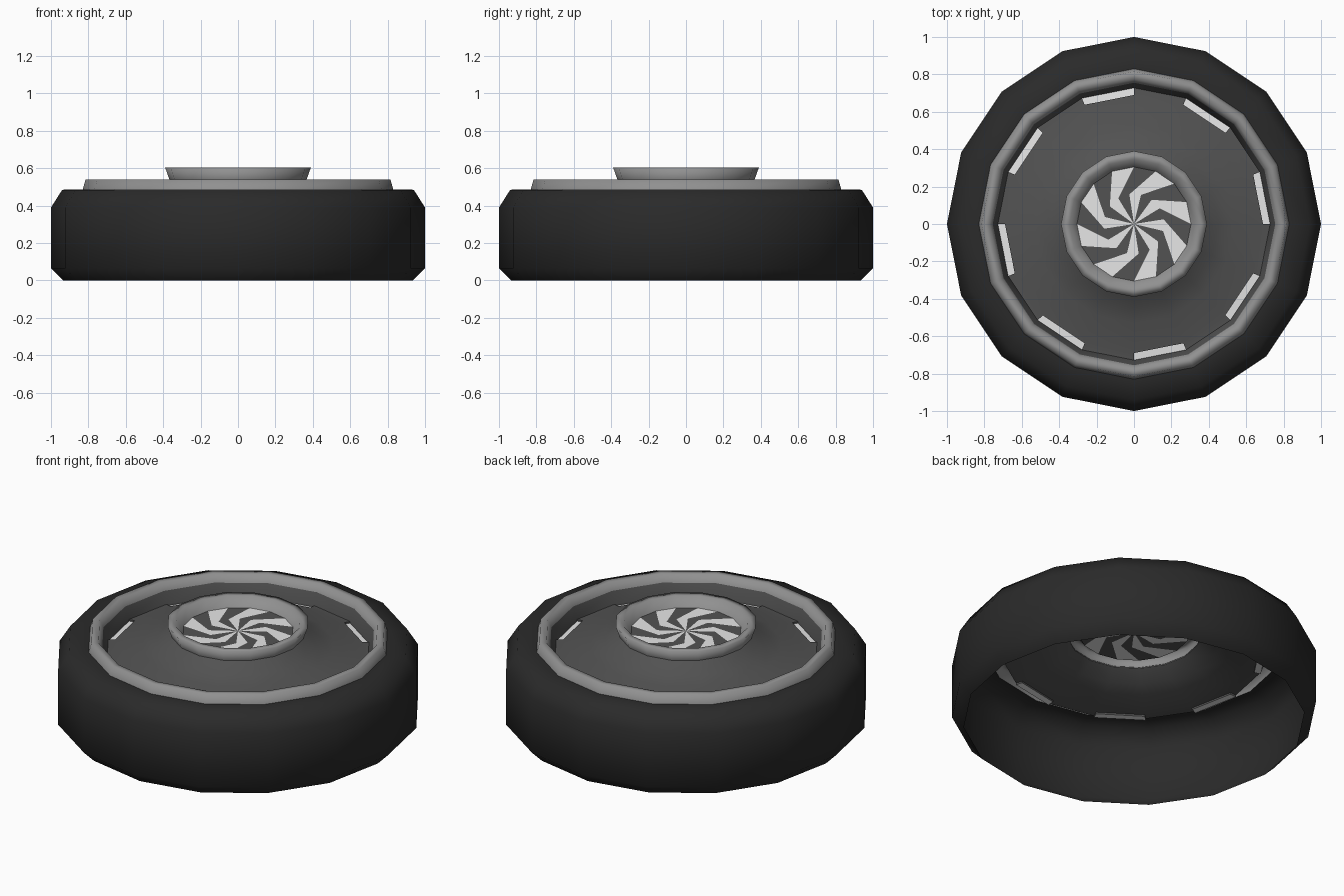
import bpy, bmesh, math

if "Cube" in bpy.data.objects:
    bpy.data.objects.remove(bpy.data.objects["Cube"])

SIDES = 16


def material(name, v):
    m = bpy.data.materials.new(name)
    m.diffuse_color = (v, v, v, 1)
    m.use_nodes = True
    m.node_tree.nodes["Principled BSDF"].inputs["Base Color"].default_value = m.diffuse_color
    return m


rubber = material("black rubber", 0.023)
dark = material("dark grey metal", 0.085)
grey = material("mid grey metal", 0.28)
light = material("light panel", 0.85)


def revolve(name, profile, mats, angle, rule=None, recess=0):
    """Revolve (radius, height[, twist]) points, listed from outside to inside."""
    bm = bmesh.new()
    rings = []
    for p in profile:
        r, z = p[0], p[1]
        twist = p[2] if len(p) > 2 else 0
        if r == 0:
            rings.append([bm.verts.new((0, 0, z))] * SIDES)
            continue
        ring = []
        for j in range(SIDES):
            t = math.tau * (j + twist) / SIDES
            ring.append(bm.verts.new((r * math.cos(t), r * math.sin(t), z)))
        rings.append(ring)
    for i in range(len(rings) - 1):
        for j in range(SIDES):
            k = (j + 1) % SIDES
            loop = [rings[i][j], rings[i][k], rings[i + 1][k], rings[i + 1][j]]
            f = bm.faces.new(list(dict.fromkeys(loop)))
            if rule:
                f.material_index = rule(i, j)
    # Sink the light panels slightly, with dark sides
    if recess:
        panels = [f for f in bm.faces if f.material_index == 1]
        for f in panels:
            f.material_index = 0
        res = bmesh.ops.extrude_discrete_faces(bm, faces=panels)
        for f in res["faces"]:
            f.material_index = 1
            bmesh.ops.translate(bm, verts=f.verts, vec=(0, 0, -recess))
    me = bpy.data.meshes.new(name)
    bm.to_mesh(me)
    bm.free()
    for m in mats:
        me.materials.append(m)
    ob = bpy.data.objects.new(name, me)
    bpy.context.collection.objects.link(ob)
    bpy.ops.object.select_all(action='DESELECT')
    ob.select_set(True)
    bpy.context.view_layer.objects.active = ob
    bpy.ops.object.shade_smooth_by_angle(angle=math.radians(angle))
    return ob


# Tyre shell, open underneath
revolve("tyre", [(0.935, 0), (1.0, 0.065), (1.0, 0.39), (0.94, 0.485), (0.83, 0.487)],
        [rubber], 180)

# Raised rim ring
revolve("rim_ring", [(0.83, 0.487), (0.815, 0.54), (0.775, 0.54), (0.755, 0.495)],
        [grey], 180)

# Wheel disc: inner wall, band with every second panel light, rising dome
revolve("wheel_disc", [(0.755, 0.495), (0.728, 0.425), (0.69, 0.428), (0.62, 0.443),
                       (0.53, 0.46), (0.45, 0.485), (0.365, 0.54)],
        [dark, light], 50, lambda i, j: int(i == 1 and j % 2 == 0), 0.01)

# Hub collar, flaring upwards and dipping to the centre
revolve("hub_collar", [(0.365, 0.535), (0.39, 0.605), (0.345, 0.605), (0.305, 0.55)],
        [grey], 180)

# Pinwheel centre with alternating kinked blades
revolve("pinwheel", [(0.306, 0.55), (0.16, 0.55, 1.4), (0, 0.55, 0)],
        [dark, light], 30, lambda i, j: int(j % 2 == 0))
